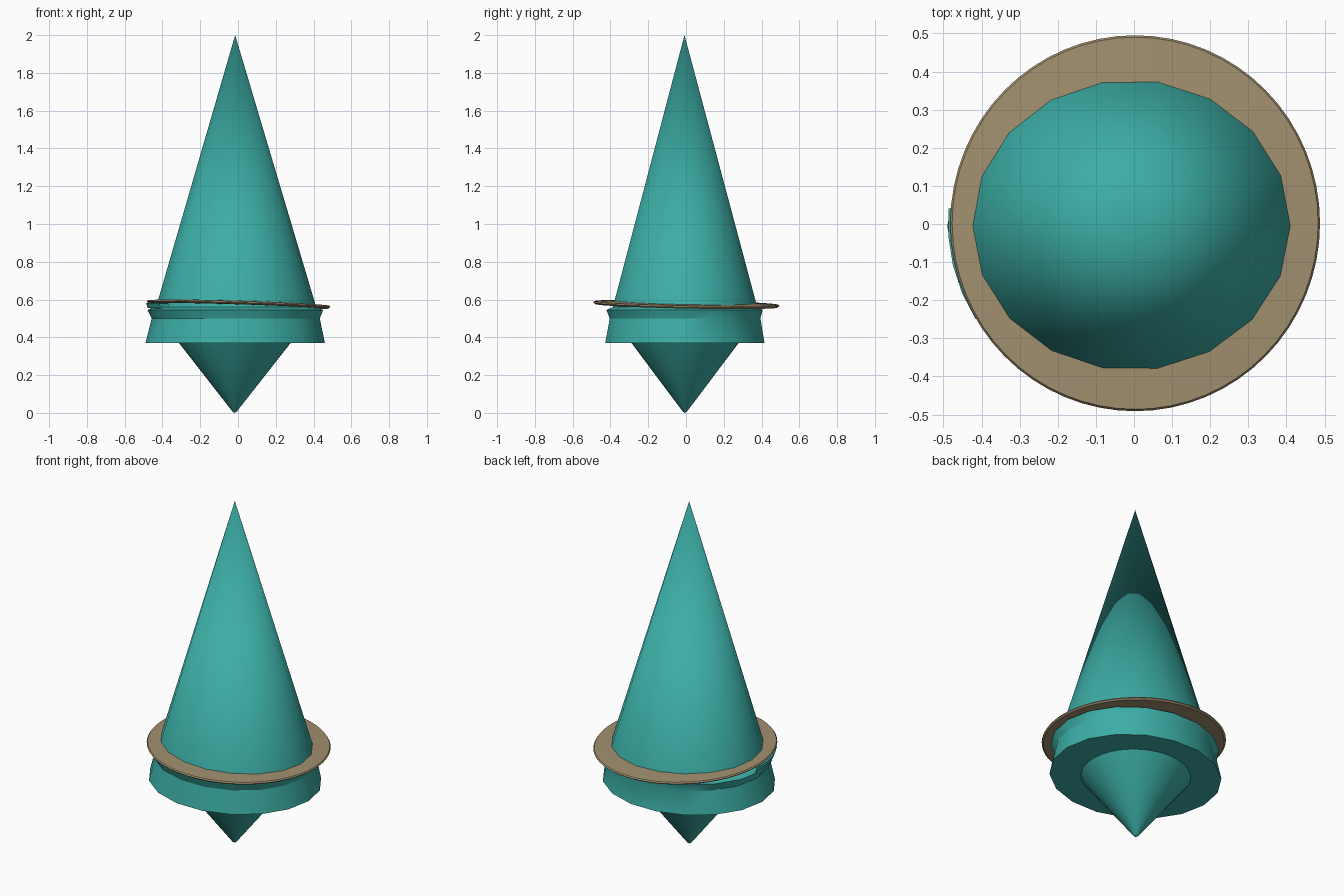
import bpy, bmesh, math

if "Cube" in bpy.data.objects:
    bpy.data.objects.remove(bpy.data.objects["Cube"])


def material(name, rgb):
    m = bpy.data.materials.new(name)
    m.diffuse_color = (*rgb, 1)
    m.use_nodes = True
    m.node_tree.nodes["Principled BSDF"].inputs["Base Color"].default_value = m.diffuse_color
    return m


teal = material("teal", (0.045, 0.42, 0.38))
tan = material("tan", (0.36, 0.28, 0.16))


def loft(name, rings, sides, mat, tilt=(0, 0), closed=False, arc=(0, 360), smooth=30):
    """Skin elliptical rings (z, rx, ry, cx, cy); zero radius makes a tip."""
    bm = bmesh.new()
    full = arc[1] - arc[0] == 360
    loops = []
    for z, rx, ry, cx, cy in rings:
        loop = []
        for i in range(1 if rx == 0 else sides + (not full)):
            a = math.radians(arc[0] + (arc[1] - arc[0]) * i / sides)
            x, y = cx + rx * math.cos(a), cy + ry * math.sin(a)
            loop.append(bm.verts.new((x, y, z + tilt[0] * x + tilt[1] * y)))
        loops.append(loop)
    pairs = list(zip(loops, loops[1:]))
    if closed:
        pairs.append((loops[-1], loops[0]))
    for lo, hi in pairs:
        for i in range(sides):
            j = (i + 1) % sides if full else i + 1
            if len(lo) == 1:
                bm.faces.new((lo[0], hi[j], hi[i]))
            elif len(hi) == 1:
                bm.faces.new((lo[i], lo[j], hi[0]))
            else:
                bm.faces.new((lo[i], lo[j], hi[j], hi[i]))
    bmesh.ops.recalc_face_normals(bm, faces=bm.faces)
    me = bpy.data.meshes.new(name)
    bm.to_mesh(me)
    bm.free()
    me.materials.append(mat)
    ob = bpy.data.objects.new(name, me)
    bpy.context.collection.objects.link(ob)
    bpy.ops.object.select_all(action='DESELECT')
    ob.select_set(True)
    bpy.context.view_layer.objects.active = ob
    bpy.ops.object.shade_smooth_by_angle(angle=math.radians(smooth))
    return ob


# Tall cone with its flared lip, skirt and flat underside
loft("tall_cone", [
    (0.37, 0.29, 0.28, -0.017, -0.005),
    (0.37, 0.475, 0.428, -0.015, -0.006),
    (0.50, 0.445, 0.405, -0.012, -0.005),
    (0.545, 0.465, 0.42, -0.014, -0.008),
    (0.56, 0.424, 0.388, -0.01, -0.005),
    (2.0, 0, 0, -0.015, -0.008)], 18, teal)

# Pointed lower cone
loft("lower_cone", [
    (0.0, 0, 0, -0.018, -0.006),
    (0.008, 0.012, 0.012, -0.018, -0.006),
    (0.372, 0.297, 0.285, -0.017, -0.005)], 48, teal)

# Thin, slightly tilted brim
loft("brim", [
    (0.567, 0.36, 0.35, 0, 0),
    (0.567, 0.477, 0.483, 0.003, 0.002),
    (0.575, 0.485, 0.493, 0.003, 0.002),
    (0.582, 0.480, 0.488, 0.003, 0.002),
    (0.588, 0.36, 0.35, 0, 0)], 64, tan, tilt=(-0.03, -0.02), closed=True)

# Small crumpled fold under the left of the brim
loft("lip_fold", [
    (0.55, 0.42, 0.40, -0.01, 0),
    (0.555, 0.468, 0.45, -0.012, 0),
    (0.583, 0.476, 0.47, -0.012, 0),
    (0.58, 0.42, 0.40, -0.01, 0)], 4, teal, closed=True, arc=(175, 212))
